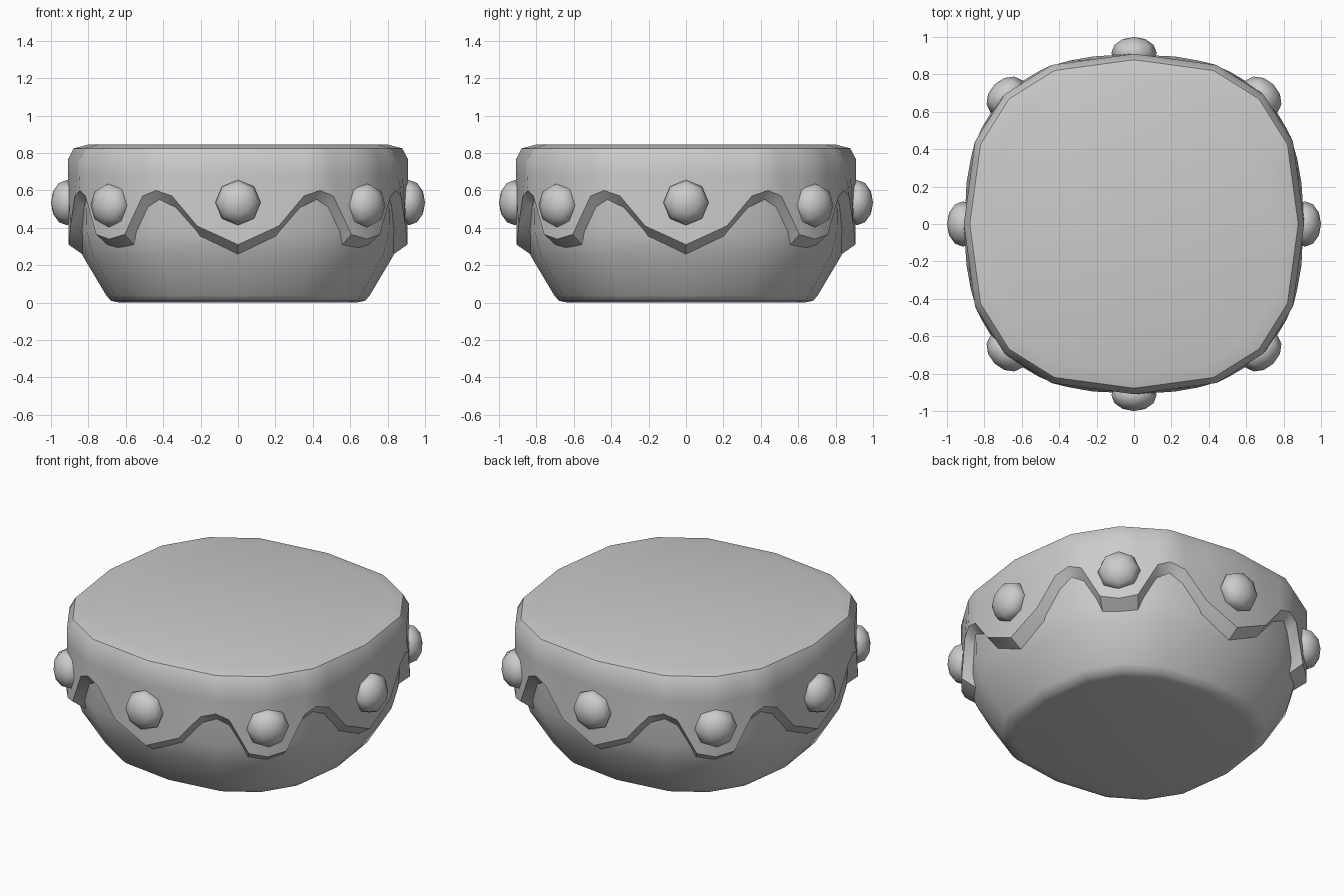
import bpy
import bmesh
from math import sin, cos, pi, radians
from mathutils import Matrix, Vector

if "Cube" in bpy.data.objects:
    bpy.data.objects.remove(bpy.data.objects["Cube"])

R, N = 0.91, 2.54          # rounded-square footprint


def outline(a):
    """Point on the rounded-square footprint at angle a (radians)."""
    c, s = cos(a), sin(a)
    r = R / (abs(c) ** N + abs(s) ** N) ** (1 / N)
    return Vector((r * c, r * s))


def full_turn(eighth):
    """Mirror (degrees, value) pairs of one eighth into a full loop."""
    quarter = eighth + [(90 - a, v) for a, v in eighth[-2:0:-1]]
    return [(radians(a + 90 * q), v) for q in range(4) for a, v in quarter]


def make_object(name, bm, angle):
    bmesh.ops.recalc_face_normals(bm, faces=bm.faces)
    mesh = bpy.data.meshes.new(name)
    bm.to_mesh(mesh)
    bm.free()
    ob = bpy.data.objects.new(name, mesh)
    bpy.context.collection.objects.link(ob)
    bpy.ops.object.select_all(action='DESELECT')
    ob.select_set(True)
    bpy.context.view_layer.objects.active = ob
    bpy.ops.object.shade_smooth_by_angle(angle=radians(angle))
    return ob


def loft(name, rings, angle, cap_start=True, cap_end=False):
    bm = bmesh.new()
    loops = [[bm.verts.new(p) for p in ring] for ring in rings]
    for a, b in zip(loops, loops[1:]):
        n = len(a)
        for i in range(n):
            j = (i + 1) % n
            bm.faces.new((a[i], a[j], b[j], b[i]))
    if cap_start:
        bm.faces.new(loops[0])
    if cap_end:
        bm.faces.new(loops[-1])
    return make_object(name, bm, angle)


# Cake body: sixteen-sided tapered base
corners = [outline(a) for a, _ in full_turn([(0, 0), (27.4, 0), (45, 0)])]
profile = [(0.63, 0), (0.68, 0.01), (0.705, 0.04), (0.83, 0.25),
           (0.865, 0.38), (0.87, 0.7)]
loft("cake_body", [[(p.x * r / R, p.y * r / R, z) for p in corners]
                   for r, z in profile], 50, cap_end=True)

# Icing: faceted top, wavy dripping edge with a thick lip
wave = full_turn([(0, 0.31), (13.7, 0.41), (22, 0.57), (27.4, 0.60),
                  (32, 0.57), (38.6, 0.365), (45, 0.34)])


def chord_point(a):
    """Point at angle a on the straight-sided sixteen-gon."""
    d = Vector((cos(a), sin(a)))
    best = None
    for p, q in zip(corners, corners[1:] + corners[:1]):
        e = q - p
        den = d.x * e.y - d.y * e.x
        t = (p.x * e.y - p.y * e.x) / den
        if t > 0 and (best is None or t < best):
            best = t
    return d * best


def flat_ring(s, z):
    return [(*(chord_point(a) * s), z) for a, _ in wave]


edge = [(*(outline(a) * 0.995), z) for a, z in wave]
lip = [(*(outline(a) * (0.90 + 0.15 * (z - 0.31))), z - 0.06) for a, z in wave]
loft("icing", [flat_ring(0.88, 0.845), flat_ring(0.965, 0.825),
               flat_ring(1.0, 0.765), flat_ring(1.0, 0.68), edge, lip], 40)

# Sweets: eight flattened low-poly balls around the icing
for i in range(8):
    diagonal = i % 2
    dist, z, depth = (0.965, 0.52, 0.09) if diagonal else (0.915, 0.535, 0.085)
    bm = bmesh.new()
    bmesh.ops.create_uvsphere(bm, u_segments=8, v_segments=6, radius=1)
    m = (Matrix.Rotation(i * pi / 4, 4, 'Z')
         @ Matrix.Translation((dist, 0, z))
         @ Matrix.Rotation(pi / 2, 4, 'Y')
         @ Matrix.Diagonal((0.121, 0.121, depth, 1)))
    bm.transform(m)
    make_object(f"sweet_{i + 1}", bm, 50)
